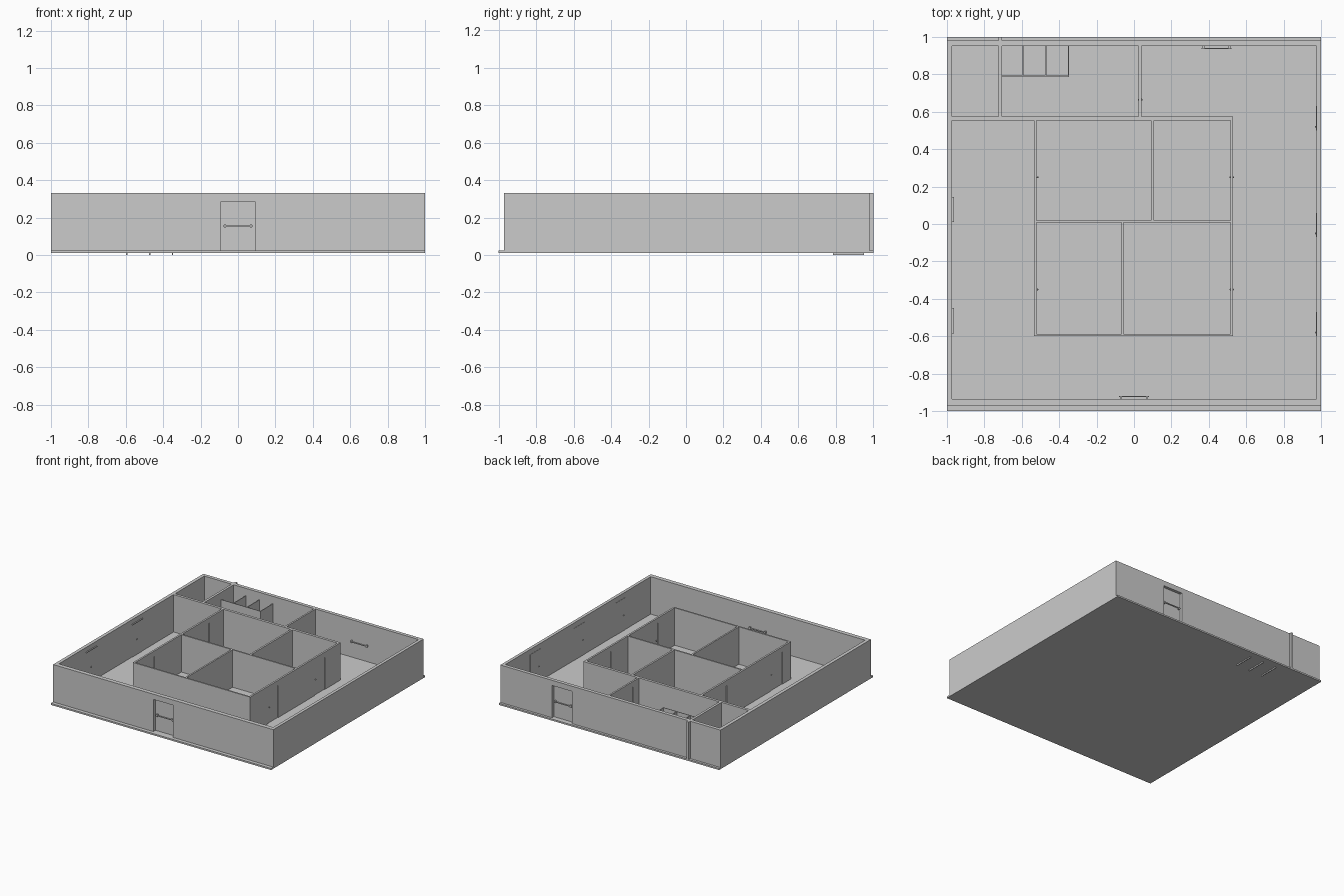
import bpy, bmesh
from mathutils import Matrix, Vector

if "Cube" in bpy.data.objects:
    bpy.data.objects.remove(bpy.data.objects["Cube"])

FLOOR, TOP, DOOR_TOP = 0.023, 0.33, 0.287


def box(name, x, y, z):
    """Axis-aligned box from (min, max) pairs."""
    bm = bmesh.new()
    size = Matrix.Diagonal((x[1] - x[0], y[1] - y[0], z[1] - z[0], 1))
    mid = Vector((sum(x) / 2, sum(y) / 2, sum(z) / 2))
    bmesh.ops.create_cube(bm, size=1, matrix=Matrix.Translation(mid) @ size)
    me = bpy.data.meshes.new(name)
    bm.to_mesh(me)
    bm.free()
    ob = bpy.data.objects.new(name, me)
    bpy.context.collection.objects.link(ob)
    return ob


def wall_box(name, axis, span, thick, z):
    """Box whose length runs along the given axis."""
    if axis == 'x':
        return box(name, span, thick, z)
    return box(name, thick, span, z)


def wall(name, axis, span, thick, doors=()):
    """Wall with door openings; each door is (start, end, panel thickness span)."""
    bm = bmesh.new()
    us = sorted({span[0], span[1], *[v for d in doors for v in d[:2]]})
    is_door = lambda m: any(d[0] < m < d[1] for d in doors)
    # outline of the elevation, stepping up around each doorway
    pts = []
    for a, b in zip(us, us[1:]):
        h = DOOR_TOP if is_door((a + b) / 2) else FLOOR
        pts += [(a, h), (b, h)]
    pts = [p for i, p in enumerate(pts) if i == 0 or p != pts[i - 1]]
    pts += [(span[1], TOP), (span[0], TOP)]
    put = lambda u, v: (u, thick[0], v) if axis == 'x' else (thick[0], u, v)
    face = bm.faces.new([bm.verts.new(put(*p)) for p in pts])
    ext = bmesh.ops.extrude_face_region(bm, geom=[face])
    d = thick[1] - thick[0]
    bmesh.ops.translate(bm, vec=(0, d, 0) if axis == 'x' else (d, 0, 0),
                        verts=[g for g in ext['geom'] if isinstance(g, bmesh.types.BMVert)])
    bmesh.ops.recalc_face_normals(bm, faces=bm.faces)
    me = bpy.data.meshes.new(name)
    bm.to_mesh(me)
    bm.free()
    bpy.context.collection.objects.link(bpy.data.objects.new(name, me))
    for a, b, panel in doors:
        wall_box(name + "_door", axis, (a, b), panel, (FLOOR, DOOR_TOP))


def knob(name, x, y, z=0.15, r=0.005):
    bm = bmesh.new()
    bmesh.ops.create_uvsphere(bm, u_segments=12, v_segments=8, radius=r,
                              matrix=Matrix.Translation((x, y, z)))
    me = bpy.data.meshes.new(name)
    bm.to_mesh(me)
    bm.free()
    bpy.context.collection.objects.link(bpy.data.objects.new(name, me))


def push_bar(name, xc, y_door, out):
    """Horizontal push bar on two brackets."""
    y = y_door + out * 0.012
    box(name, (xc - 0.08, xc + 0.08), (y - 0.003, y + 0.003), (0.151, 0.158))
    for s in (-0.07, 0.07):
        ys = sorted((y_door, y + out * 0.003))
        box(name + "_bracket", (xc + s - 0.006, xc + s + 0.006), ys, (0.146, 0.163))


# floor slab
box("floor", (-1, 1), (-1, 1), (0.01, FLOOR))

# outer walls, with recessed doors front and back
wall("front_wall", 'x', (-0.972, 0.975), (-0.97, -0.935), [(-0.09, 0.09, (-0.942, -0.935))])
wall("back_wall", 'x', (-0.972, 0.975), (0.951, 0.98), [(0.35, 0.53, (0.951, 0.957))])
wall("left_wall", 'y', (-0.97, 0.98), (-1, -0.972))
wall("right_wall", 'y', (-0.97, 0.98), (0.975, 1))
for label, xc, y_in, y_out, inward in (("front", 0, -0.935, -0.942, 1),
                                       ("back", 0.44, 0.951, 0.957, -1)):
    push_bar(label + "_inner_push_bar", xc, y_in, inward)
    push_bar(label + "_outer_push_bar", xc, y_out, -inward)

# closet doors on the side walls
for y in (-0.585, 0.01):
    box("left_closet_door", (-0.973, -0.969), (y, y + 0.135), (FLOOR, DOOR_TOP))
    box("left_closet_header", (-0.973, -0.963), (y, y + 0.135), (DOOR_TOP, DOOR_TOP + 0.006))
    knob("left_closet_knob", -0.967, y + 0.06)
for y in (-0.58, -0.05, 0.52):
    box("right_closet_door", (0.973, 0.976), (y - 0.02, y + 0.11), (FLOOR, DOOR_TOP))
    knob("right_closet_knob", 0.972, y)

# inner room block
wall("room_left_wall", 'y', (-0.6, 0.56), (-0.535, -0.52),
     [(-0.49, -0.34, (-0.53, -0.525)), (0.235, 0.37, (-0.53, -0.525))])
wall("room_right_wall", 'y', (-0.6, 0.575), (0.515, 0.53),
     [(-0.37, -0.235, (0.52, 0.525)), (0.235, 0.37, (0.52, 0.525))])
for s in (-1, 1):
    for y in (-0.35, 0.25):
        for x in (0.515, 0.53):
            knob("room_door_knob", s * x, y)
wall("room_front_wall", 'x', (-0.52, 0.515), (-0.6, -0.588))
wall("room_middle_wall", 'x', (-0.52, 0.515), (0.008, 0.02))
wall("room_back_wall", 'x', (-1, 0.515), (0.553, 0.575))
wall("front_room_divider", 'y', (-0.588, 0.008), (-0.068, -0.055))
wall("back_room_divider", 'y', (0.02, 0.553), (0.092, 0.107))

# washroom walls and door
wall("washroom_left_wall", 'y', (0.575, 1.0), (-0.725, -0.705))
wall("washroom_right_wall", 'y', (0.575, 0.951), (0.025, 0.039),
     [(0.65, 0.79, (0.03, 0.035))])
for x in (0.025, 0.041):
    knob("washroom_door_knob", x, 0.665)

# stalls: dividers and doors
for x in (-0.595, -0.472, -0.35):
    box("stall_divider", (x - 0.003, x + 0.003), (0.785, 0.951), (0.0, 0.27))
for a, b in ((-0.705, -0.598), (-0.592, -0.475), (-0.469, -0.353)):
    box("stall_door", (a, b), (0.788, 0.793), (0.06, 0.27))
